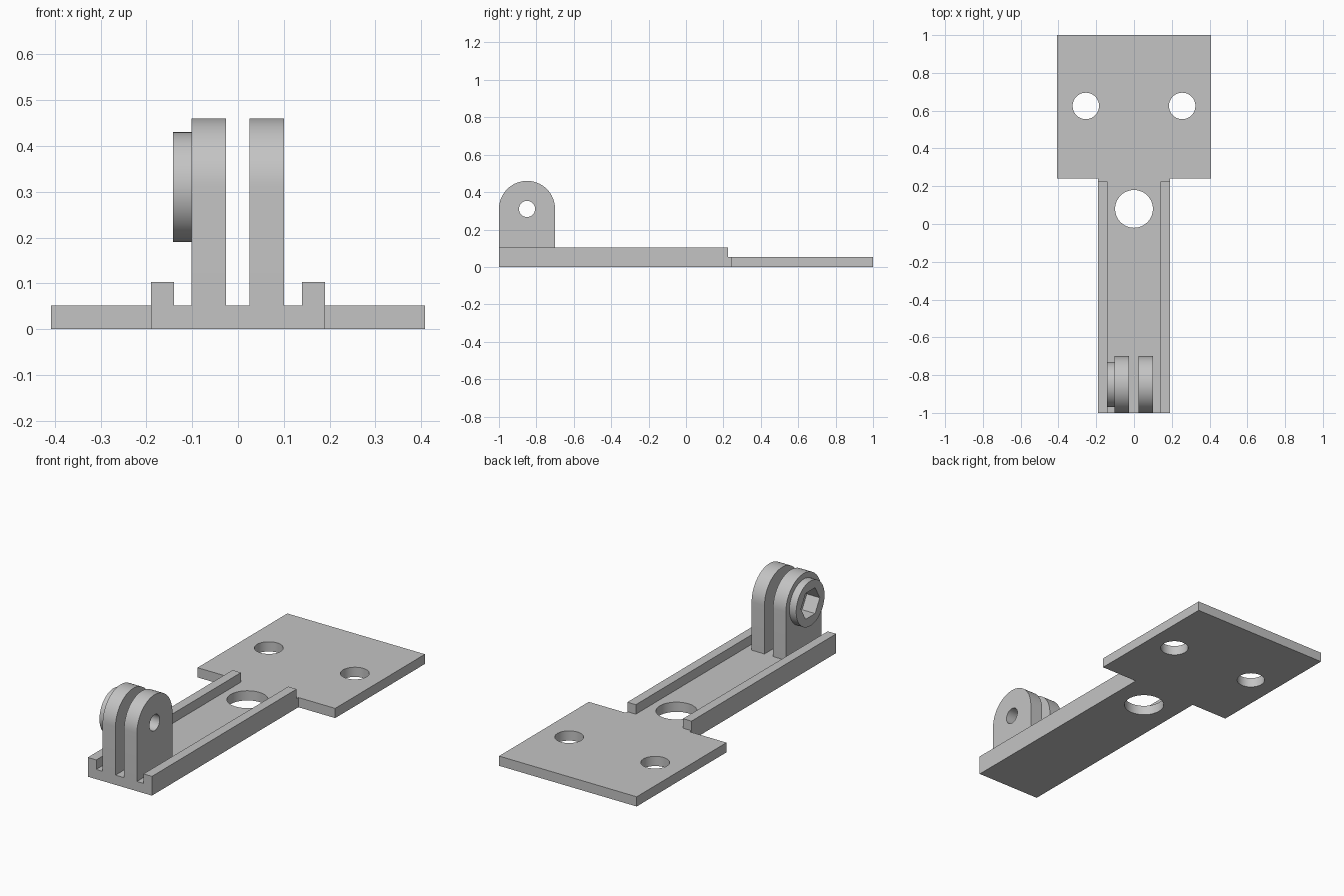
import bpy
import bmesh
from math import pi, sin, cos
from mathutils import Vector

if "Cube" in bpy.data.objects:
    bpy.data.objects.remove(bpy.data.objects["Cube"])

grey = bpy.data.materials.new("plain_grey")
grey.use_nodes = True
grey.diffuse_color = (0.55, 0.55, 0.55, 1)
grey.node_tree.nodes["Principled BSDF"].inputs["Base Color"].default_value = (0.55, 0.55, 0.55, 1)

BASE_T = 0.052            # base thickness
PIVOT_Y, PIVOT_Z = -0.85, 0.31


def extrude(name, points, offset):
    """Solid made by sweeping a flat outline along an offset."""
    bm = bmesh.new()
    face = bm.faces.new([bm.verts.new(p) for p in points])
    swept = bmesh.ops.extrude_face_region(bm, geom=[face])["geom"]
    verts = [v for v in swept if isinstance(v, bmesh.types.BMVert)]
    bmesh.ops.translate(bm, verts=verts, vec=Vector(offset))
    bmesh.ops.recalc_face_normals(bm, faces=bm.faces)
    mesh = bpy.data.meshes.new(name)
    bm.to_mesh(mesh)
    bm.free()
    mesh.materials.append(grey)
    obj = bpy.data.objects.new(name, mesh)
    bpy.context.collection.objects.link(obj)
    return obj


def ring(radius, sides):
    return [(radius * cos(2 * pi * i / sides), radius * sin(2 * pi * i / sides))
            for i in range(sides)]


def pin(name, x0, x1, radius, sides=64):
    """Prism along x, centred on the pivot."""
    points = [(x0, PIVOT_Y + a, PIVOT_Z + b) for a, b in ring(radius, sides)]
    return extrude(name, points, (x1 - x0, 0, 0))


def drill(name, x, y, radius):
    points = [(x + a, y + b, -0.1) for a, b in ring(radius, 64)]
    return extrude(name, points, (0, 0, 0.4))


def cut(obj, cutters):
    """Apply boolean cuts, then discard the cutters."""
    bpy.context.view_layer.objects.active = obj
    for cutter in cutters:
        mod = obj.modifiers.new("cut", 'BOOLEAN')
        mod.operation = 'DIFFERENCE'
        mod.solver = 'EXACT'
        mod.object = cutter
        bpy.ops.object.modifier_apply(modifier=mod.name)
        bpy.data.objects.remove(cutter)


# T-shaped base with one large and two small holes
half = [(0.19, -1), (0.19, 0.24), (0.408, 0.24), (0.408, 1)]
outline = half + [(-x, y) for x, y in reversed(half)]
base = extrude("base_plate", [(x, y, 0) for x, y in outline], (0, 0, BASE_T))
cut(base, [drill("stem_drill", 0, 0.08, 0.1)]
    + [drill("mount_drill", s * 0.255, 0.625, 0.07) for s in (-1, 1)])

# Rails along both stem edges
for side, s in (("left", 1), ("right", -1)):
    corners = [(s * 0.14, -1), (s * 0.19, -1), (s * 0.19, 0.225), (s * 0.14, 0.225)]
    extrude(side + "_rail", [(x, y, BASE_T) for x, y in corners], (0, 0, 0.051))

# Round-topped hinge lugs
rounded = []
arch = [(PIVOT_Y + 0.15 * cos(pi * i / 32), PIVOT_Z + 0.15 * sin(pi * i / 32))
        for i in range(33)]
profile = arch + [(-1, BASE_T), (-0.7, BASE_T)]
lugs = {}
for side, x in (("left", 0.025), ("right", -0.102)):
    lug = extrude(side + "_lug", [(x, y, z) for y, z in profile], (0.076, 0, 0))
    cut(lug, [pin("bolt_drill", -0.3, 0.3, 0.043)])
    lugs[side] = lug

# Nut boss with a hexagonal pocket reaching into the lug
boss = pin("nut_boss", -0.142, -0.102, 0.12)
cut(boss, [pin("boss_pocket", -0.2, -0.05, 0.08, 6)])
cut(lugs["right"], [pin("lug_pocket", -0.2, -0.065, 0.08, 6)])

# Smooth the curved walls, keep edges crisp
for obj in [base, boss, *lugs.values()]:
    bpy.ops.object.select_all(action='DESELECT')
    obj.select_set(True)
    bpy.context.view_layer.objects.active = obj
    bpy.ops.object.shade_smooth_by_angle(angle=pi / 6)
